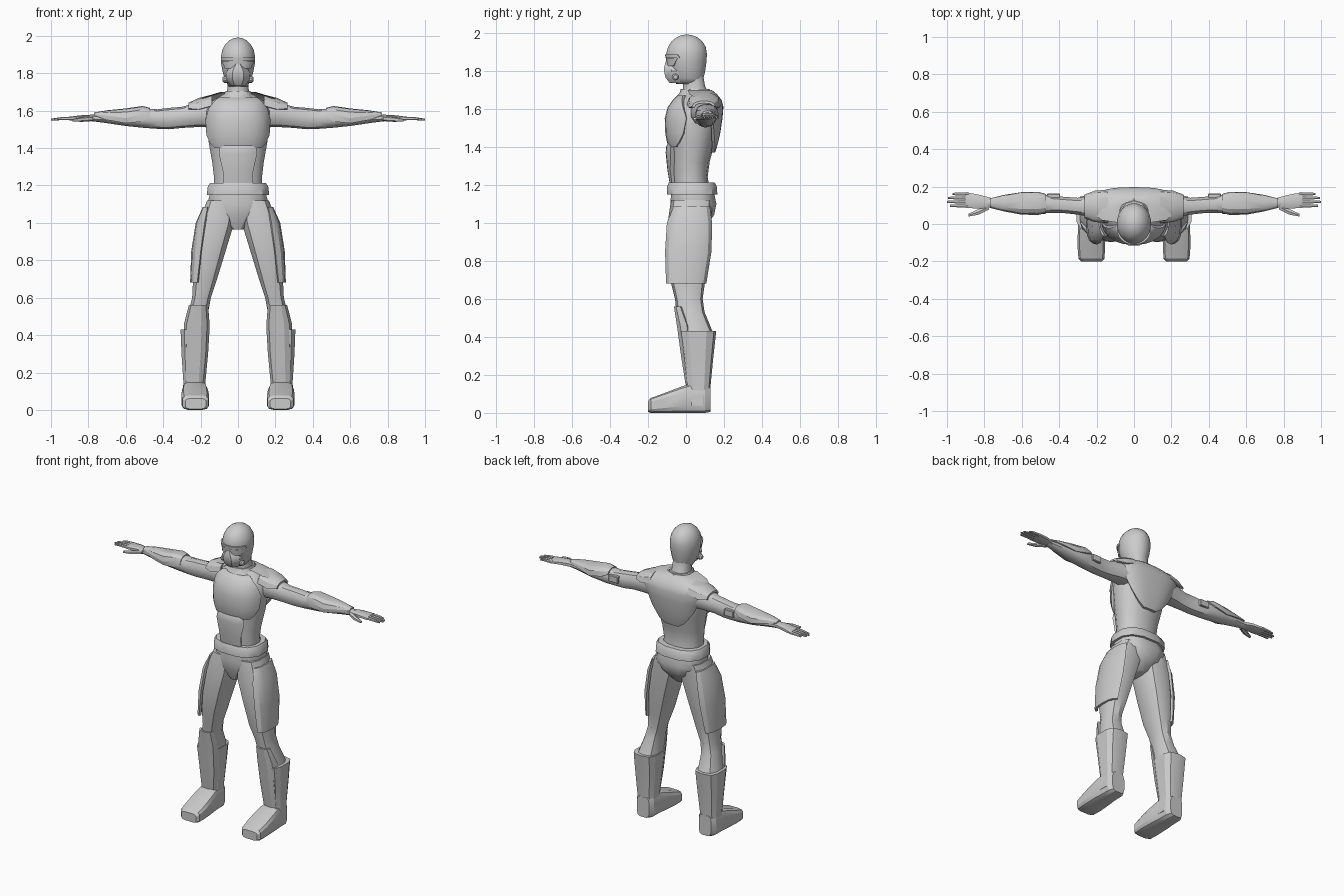
import bpy, bmesh, math

ORDER = {'x': (2, 0, 1), 'y': (0, 2, 1), 'z': (0, 1, 2)}


def loft(name, axis, secs, n=12, p=2.3, mirror=False, centre=None, t=0.012, smooth=35):
    """Loft rings given as (position, a0, a1, b0, b1[, half_angle]).
    With a centre angle the ring becomes a thick curved armour plate."""
    bm = bmesh.new()
    rings = []

    def pt(ang, c1, c2, r1, r2, k=1.0):
        c, s = math.cos(ang), math.sin(ang)
        e = 2 / p
        return (c1 + r1 * k * math.copysign(abs(c) ** e, c),
                c2 + r2 * k * math.copysign(abs(s) ** e, s))

    for sec in secs:
        pos, a0, a1, b0, b1 = sec[:5]
        c1, c2, r1, r2 = (a0 + a1) / 2, (b0 + b1) / 2, (a1 - a0) / 2, (b1 - b0) / 2
        if centre is None:
            k = 1 / math.cos(math.pi / n) ** (2 / p)
            pts = [pt(2 * math.pi * (i + 0.5) / n, c1, c2, r1, r2, k) for i in range(n)]
        else:
            h = sec[5]
            angs = [math.radians(centre - h + 2 * h * i / (n - 1)) for i in range(n)]
            pts = [pt(a, c1, c2, r1, r2) for a in angs]
            pts += [pt(a, c1, c2, r1 - t, r2 - t) for a in reversed(angs)]
        ring = []
        for a, b in pts:
            v = (a, b, pos)
            o = {'x': (pos, a, b), 'y': (a, pos, b), 'z': v}[axis]
            ring.append(bm.verts.new(o))
        rings.append(ring)
    m = len(rings[0])
    for lo, hi in zip(rings, rings[1:]):
        for i in range(m):
            j = (i + 1) % m
            bm.faces.new((lo[i], lo[j], hi[j], hi[i]))
    if centre is None:
        bm.faces.new(rings[0])
        bm.faces.new(rings[-1])
    else:
        for r in (rings[0], rings[-1]):
            for i in range(n - 1):
                bm.faces.new((r[i], r[i + 1], r[m - 2 - i], r[m - 1 - i]))
    return finish(name, bm, mirror, smooth)


def finish(name, bm, mirror, smooth=35):
    bmesh.ops.recalc_face_normals(bm, faces=bm.faces[:])
    me = bpy.data.meshes.new(name)
    bm.to_mesh(me)
    bm.free()
    me.shade_smooth()
    me.set_sharp_from_angle(angle=math.radians(smooth))
    ob = bpy.data.objects.new(name, me)
    bpy.context.collection.objects.link(ob)
    if mirror:
        ob.modifiers.new("Mirror", 'MIRROR')
    return ob


def sym(rows):
    """Rows (z, half_width, y0, y1[, half_angle]) centred on x = 0."""
    return [(r[0], -r[1], r[1]) + tuple(r[2:]) for r in rows]


def box(name, loc, size, mirror=True):
    bm = bmesh.new()
    bmesh.ops.create_cube(bm, size=1)
    for v in bm.verts:
        v.co = [v.co[i] * size[i] + loc[i] for i in range(3)]
    bmesh.ops.bevel(bm, geom=bm.edges[:], offset=0.004, segments=1, affect='EDGES')
    return finish(name, bm, mirror)


# Head: helmet, visor, breathing mask and side filters
loft("helmet", 'z', sym([
    (1.73, .05, -.05, .085), (1.76, .068, -.07, .092), (1.80, .08, -.086, .101),
    (1.85, .09, -.10, .108), (1.89, .091, -.104, .11), (1.925, .084, -.095, .104),
    (1.955, .068, -.076, .086), (1.975, .048, -.052, .062), (1.987, .026, -.026, .034),
    (1.99, .008, -.006, .014)]), n=20, p=2, smooth=60)
loft("brow_band", 'z', sym([(1.868, .095, -.108, .105, 75), (1.885, .096, -.11, .105, 70)]),
     n=11, centre=-90)
loft("visor", 'z', sym([(1.825, .088, -.1, .1, 50), (1.866, .093, -.106, .105, 68)]),
     n=9, centre=-90)
loft("mask", 'z', sym([(1.735, .04, -.085, .02), (1.765, .062, -.108, .03),
     (1.80, .066, -.116, .03), (1.825, .05, -.114, .02), (1.85, .022, -.106, .0)]), n=8)
loft("mask_filter", 'x', [(.045, -.073, -.039, 1.75, 1.784), (.075, -.073, -.039, 1.75, 1.784),
     (.083, -.066, -.046, 1.757, 1.777)], n=10, p=2, mirror=True)
loft("neck", 'z', sym([(1.62, .085, -.03, .15), (1.68, .064, -.02, .12),
     (1.72, .056, -.015, .1), (1.78, .055, -.02, .09)]), n=12, smooth=60)

# Torso with chest, belly and back armour
loft("torso", 'z', sym([
    (1.17, .13, -.065, .125), (1.24, .128, -.07, .112), (1.32, .137, -.072, .122),
    (1.42, .155, -.078, .148), (1.52, .168, -.085, .17), (1.60, .168, -.07, .178),
    (1.65, .14, -.035, .17), (1.69, .075, -.01, .13)]), n=14, smooth=50)
loft("chest_plate", 'z', sym([
    (1.40, .158, -.092, .15, 50), (1.425, .166, -.1, .16, 62), (1.47, .175, -.109, .17, 74),
    (1.55, .176, -.112, .18, 80), (1.61, .17, -.096, .18, 68), (1.645, .155, -.07, .17, 56),
    (1.67, .135, -.045, .15, 48)]), n=11, centre=-90, t=.02, smooth=50)
loft("belly_plate", 'z', sym([
    (1.20, .138, -.085, .12, 30), (1.28, .142, -.098, .12, 32), (1.37, .15, -.107, .14, 40),
    (1.40, .15, -.105, .14, 38), (1.415, .15, -.098, .14, 25)]), n=7, centre=-90, t=.025)
loft("back_plate", 'z', sym([
    (1.37, .15, -.08, .153, 12), (1.40, .16, -.08, .163, 28), (1.47, .185, -.075, .18, 48),
    (1.55, .215, -.07, .192, 60), (1.61, .245, -.06, .197, 70), (1.645, .25, -.055, .188, 88),
    (1.675, .175, -.045, .165, 105), (1.70, .095, -.03, .135, 115)]),
     n=15, p=2.8, centre=90, t=.018)
loft("collar", 'z', sym([(1.65, .105, -.055, .15), (1.685, .075, -.03, .13),
     (1.705, .066, -.024, .12)]), n=10)

# Hips
loft("belt", 'z', sym([(1.15, .166, -.1, .165), (1.19, .163, -.1, .163),
     (1.213, .15, -.09, .15)]), n=12, p=2.6)
loft("pelvis", 'z', sym([(1.17, .145, -.078, .145), (1.10, .165, -.082, .16),
     (1.04, .125, -.08, .148), (.965, .032, -.055, .09)]), n=12, p=2.6, smooth=50)

# Legs with thigh and shin plates, boots and feet
loft("leg", 'z', [
    (1.12, .02, .165, -.075, .135), (1.0, .02, .212, -.092, .128),
    (.85, .066, .232, -.09, .115), (.70, .112, .24, -.08, .098), (.60, .145, .245, -.055, .085),
    (.53, .158, .262, -.048, .095), (.42, .155, .29, -.03, .14)],
     n=10, p=2.6, mirror=True)
loft("thigh_plate", 'z', [
    (1.085, .07, .188, -.075, .135, 62), (1.0, .06, .226, -.105, .142, 72),
    (.85, .1, .25, -.112, .136, 78), (.68, .13, .256, -.108, .11, 74)],
     n=7, p=2.8, mirror=True, centre=0, t=.016, smooth=25)
loft("shin_plate", 'z', [
    (.15, .172, .292, -.004, .12, 70), (.30, .158, .292, -.028, .13, 75),
    (.46, .15, .29, -.05, .13, 75), (.56, .155, .268, -.065, .1, 62)],
     n=6, p=2.8, mirror=True, centre=-90, smooth=25)
loft("boot", 'z', [
    (.04, .165, .297, .0, .122), (.15, .174, .292, .002, .128), (.30, .16, .302, -.015, .142),
    (.43, .152, .307, -.035, .156)], n=10, p=3.2, mirror=True, smooth=25)
loft("foot", 'y', [
    (-.20, .172, .282, .005, .062), (-.185, .158, .297, .0, .078), (-.12, .154, .302, .0, .102),
    (-.02, .16, .3, .0, .14), (.02, .166, .296, .0, .152), (.10, .168, .294, .0, .15),
    (.128, .185, .277, .005, .14)], n=12, p=4, mirror=True, smooth=25)

# Arms with shoulder pads, gauntlets and elbow packs
loft("arm", 'x', [
    (.12, .02, .165, 1.515, 1.655), (.22, .035, .155, 1.515, 1.64), (.30, .05, .14, 1.51, 1.618),
    (.37, .058, .145, 1.503, 1.612), (.43, .06, .15, 1.505, 1.605), (.50, .058, .16, 1.51, 1.61),
    (.60, .06, .158, 1.52, 1.6), (.72, .08, .142, 1.537, 1.585), (.79, .09, .138, 1.545, 1.578)],
     n=10, mirror=True, smooth=40)
loft("shoulder_pad", 'x', [(.14, .005, .185, 1.52, 1.685, 80), (.21, .01, .178, 1.52, 1.668, 85),
     (.265, .028, .16, 1.53, 1.642, 70)], n=7, p=2.8, mirror=True, centre=90, smooth=25)
loft("gauntlet", 'x', [(.47, .055, .164, 1.508, 1.615, 75), (.51, .048, .172, 1.508, 1.625, 100),
     (.60, .05, .172, 1.515, 1.612, 115), (.70, .068, .155, 1.53, 1.602, 100),
     (.77, .085, .142, 1.54, 1.59, 60)], n=8, p=2.5, mirror=True, centre=100, t=.01, smooth=25)
box("elbow_pack", (.43, .15, 1.565), (.07, .025, .045))

# Hands
loft("palm", 'x', [(.76, .09, .138, 1.545, 1.577), (.82, .082, .155, 1.549, 1.578),
     (.90, .086, .17, 1.548, 1.568)], n=8, p=3, mirror=True)
for i, tip in enumerate((.985, 1.0, .995, .97)):
    y = .088 + .021 * i
    loft("finger_%d" % (i + 1), 'x', [
        (.885, y, y + .019, 1.55, 1.567), (.94, y + .001, y + .018, 1.55, 1.565),
        (tip, y + .004, y + .015, 1.549, 1.557)], n=6, mirror=True)
loft("thumb", 'x', [(.775, .078, .108, 1.546, 1.57), (.83, .05, .08, 1.542, 1.565),
     (.885, .04, .055, 1.542, 1.555)], n=6, mirror=True)
